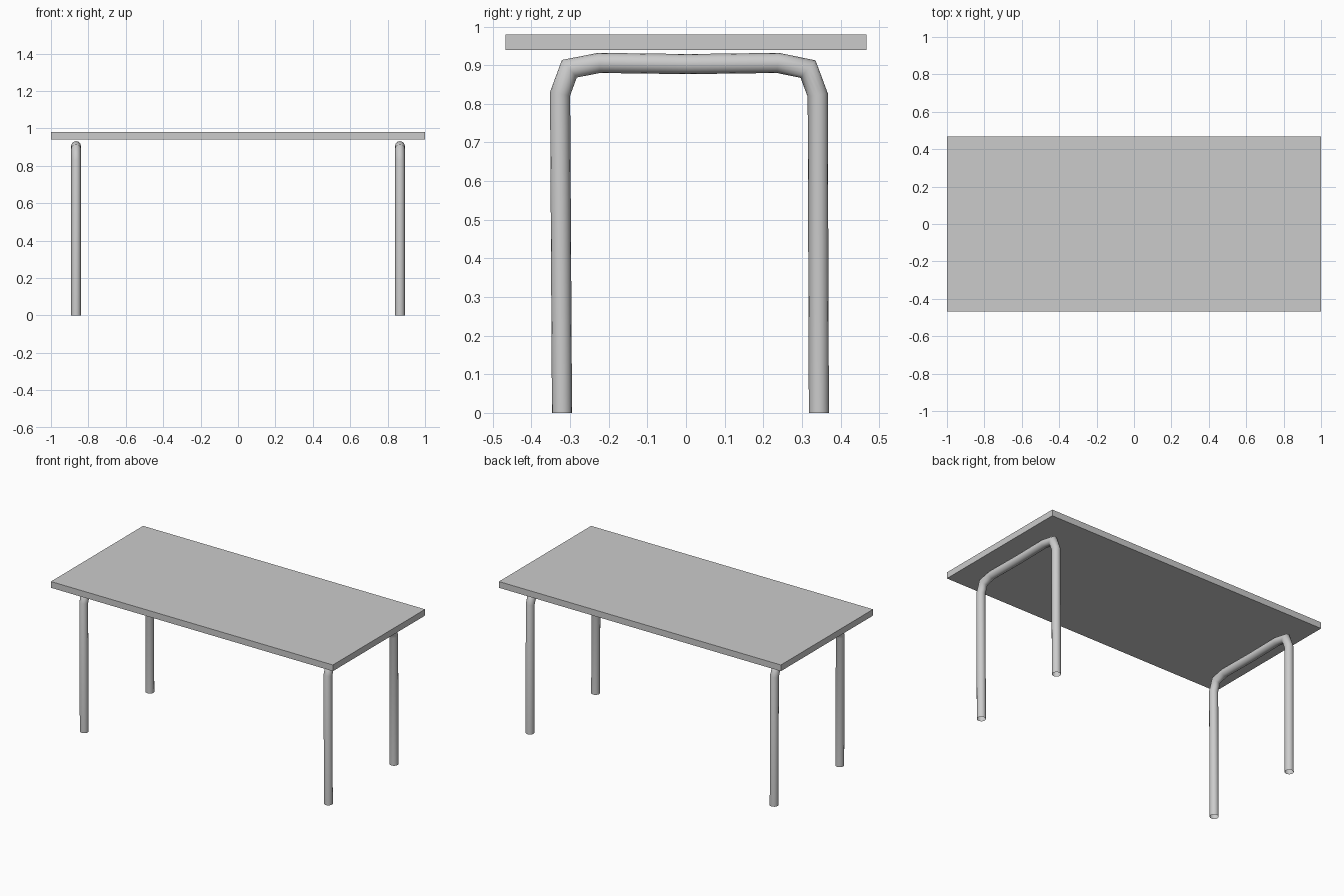
import bpy, bmesh, math
from mathutils import Vector

if "Cube" in bpy.data.objects:
    bpy.data.objects.remove(bpy.data.objects["Cube"])

R, SIDES, LEG_X = 0.026, 16, 0.866

# Centre line of a bent tube leg (y, z)
PATH = [(-0.321, 0), (-0.326, 0.826), (-0.302, 0.891), (-0.225, 0.906), (0.005, 0.903),
        (0.238, 0.906), (0.316, 0.890), (0.341, 0.823), (0.344, 0)]


def finish(bm, name):
    mesh = bpy.data.meshes.new(name)
    bm.to_mesh(mesh)
    bm.free()
    obj = bpy.data.objects.new(name, mesh)
    bpy.context.collection.objects.link(obj)
    return obj


def bent_tube(name, x):
    """Sweep a circle along PATH with mitred joints and open feet."""
    bm = bmesh.new()
    pts = [Vector((0, y, z)) for y, z in PATH]
    rings = []
    for i, p in enumerate(pts):
        d_in = (p - pts[i - 1]).normalized() if i else Vector((0, 0, 1))
        d_out = (pts[i + 1] - p).normalized() if i < len(pts) - 1 else Vector((0, 0, -1))
        t = (d_in + d_out).normalized()
        side = Vector((0, -t.z, t.y)) / t.dot(d_in)
        rings.append([bm.verts.new(p + R * (Vector((x / R, 0, 0))
                      + Vector((math.cos(a), 0, 0)) + side * math.sin(a)))
                      for a in (math.tau * k / SIDES for k in range(SIDES))])
    for a, b in zip(rings, rings[1:]):
        for k in range(SIDES):
            n = (k + 1) % SIDES
            bm.faces.new((a[k], a[n], b[n], b[k])).smooth = True
    bmesh.ops.recalc_face_normals(bm, faces=bm.faces)
    return finish(bm, name)


# Table top slab
bm = bmesh.new()
bmesh.ops.create_cube(bm, size=1)
bmesh.ops.scale(bm, vec=(2, 0.934, 0.04), verts=bm.verts)
bmesh.ops.translate(bm, vec=(0, 0, 0.96), verts=bm.verts)
finish(bm, "table_top")

# Leg frames at both ends
bent_tube("left_leg_frame", -LEG_X)
bent_tube("right_leg_frame", LEG_X)
